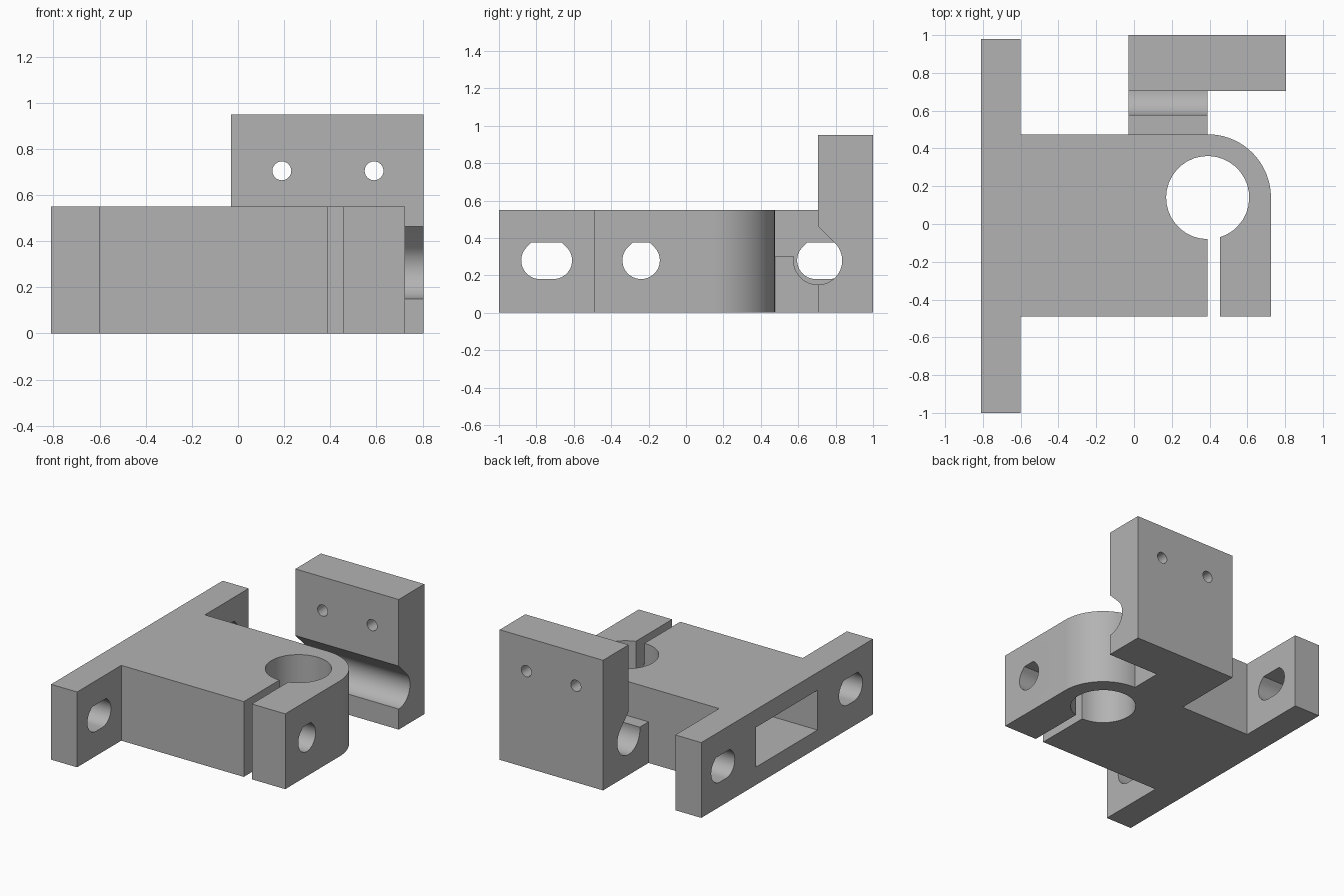
import bpy, bmesh, math

cube = bpy.data.objects.get("Cube")
if cube:
    bpy.data.objects.remove(cube, do_unlink=True)

grey = bpy.data.materials.new("plain grey")
grey.use_nodes = True
COLOUR = (0.45, 0.45, 0.45, 1)
grey.diffuse_color = COLOUR
grey.node_tree.nodes["Principled BSDF"].inputs["Base Color"].default_value = COLOUR

ORDER = {"x": lambda u, v, w: (w, u, v),
         "y": lambda u, v, w: (u, w, v),
         "z": lambda u, v, w: (u, v, w)}


def arc(cu, cv, r, start, end, steps=16):
    angles = [math.radians(start + (end - start) * i / steps) for i in range(steps + 1)]
    return [(cu + r * math.cos(a), cv + r * math.sin(a)) for a in angles]


def teardrop(cu, cv, r, half, rise):
    """Round-bottomed slot with a chamfered flat roof."""
    flat = half + r * math.sqrt(2) - rise
    return (arc(cu - half, cv, r, 135, 270) + arc(cu + half, cv, r, 270.5, 405)
            + [(cu + flat, cv + rise), (cu - flat, cv + rise)])


def prism(name, outline, axis, low, high):
    bm = bmesh.new()
    place = ORDER[axis]
    face = bm.faces.new([bm.verts.new(place(u, v, low)) for u, v in outline])
    grown = bmesh.ops.extrude_face_region(bm, geom=[face])
    moved = [g for g in grown["geom"] if isinstance(g, bmesh.types.BMVert)]
    bmesh.ops.translate(bm, verts=moved, vec=place(0, 0, high - low))
    bmesh.ops.recalc_face_normals(bm, faces=bm.faces)
    mesh = bpy.data.meshes.new(name)
    bm.to_mesh(mesh)
    bm.free()
    mesh.materials.append(grey)
    obj = bpy.data.objects.new(name, mesh)
    bpy.context.collection.objects.link(obj)
    return obj


def cut(target, cutters):
    for cutter in cutters:
        bpy.context.view_layer.objects.active = target
        mod = target.modifiers.new("cut", "BOOLEAN")
        mod.operation = "DIFFERENCE"
        mod.solver = "EXACT"
        mod.object = cutter
        bpy.ops.object.modifier_apply(modifier=mod.name)
        bpy.data.objects.remove(cutter, do_unlink=True)


# Mounting flange, arm and split clamp in one outline
slit = 0.455
bore_x, bore_y, bore_r = 0.39, 0.14, 0.22
slit_angle = -math.degrees(math.acos((slit - bore_x) / bore_r))
outline = [(-0.81, -1), (-0.6, -1), (-0.6, -0.49), (bore_x, -0.49)]
outline += arc(bore_x, bore_y, bore_r, 270, slit_angle, 34)
outline += [(slit, -0.49), (0.725, -0.49)]
outline += arc(bore_x, bore_y, 0.335, 0, 90, 24)
outline += [(-0.6, 0.475), (-0.6, 0.98), (-0.81, 0.98)]
bracket = prism("clamp_bracket", outline, "z", 0, 0.55)

# Hollow in the arm, clamp bolt hole and flange slots
pocket = [(-0.36, 0.13), (0.35, 0.13), (0.35, 0.42), (-0.36, 0.42)]
cutters = [prism("pocket_cutter", pocket, "x", -0.9, 0.04),
           prism("bolt_cutter", teardrop(-0.24, 0.28, 0.1, 0, 0.095), "x", -0.1, 0.9)]
for y in (-0.745, 0.73):
    cutters.append(prism("slot_cutter", teardrop(y, 0.28, 0.1, 0.036, 0.095), "x", -0.9, -0.5))
cut(bracket, cutters)

# Upright plate with a teardrop groove along its inner side
groove_y, groove_z, groove_r = 0.705, 0.28, 0.13
plate_side = [(1, 0), (1, 0.95), (groove_y, 0.95),
              (groove_y, groove_z + groove_r * math.sqrt(2))]
plate_side += arc(groove_y, groove_z, groove_r, 45, -90, 20) + [(groove_y, 0)]
plate = prism("upright_plate", plate_side, "x", -0.03, 0.805)
cut(plate, [prism("screw_cutter", arc(x, 0.705, 0.041, 0, 345, 23), "y", 0.6, 1.1)
            for x in (0.19, 0.59)])

# Low bridge joining the arm to the plate
bridge_side = [(0.47, 0), (0.72, 0), (0.72, 0.15)]
bridge_side += arc(groove_y, groove_z, groove_r, 270, 171, 16) + [(0.47, 0.3)]
bridge = prism("bridge", bridge_side, "x", -0.03, 0.39)

# Smooth rounds, keep edges sharp
bpy.ops.object.select_all(action="DESELECT")
for obj in (bracket, plate, bridge):
    obj.select_set(True)
bpy.context.view_layer.objects.active = bracket
bpy.ops.object.shade_smooth_by_angle(angle=math.radians(30))
